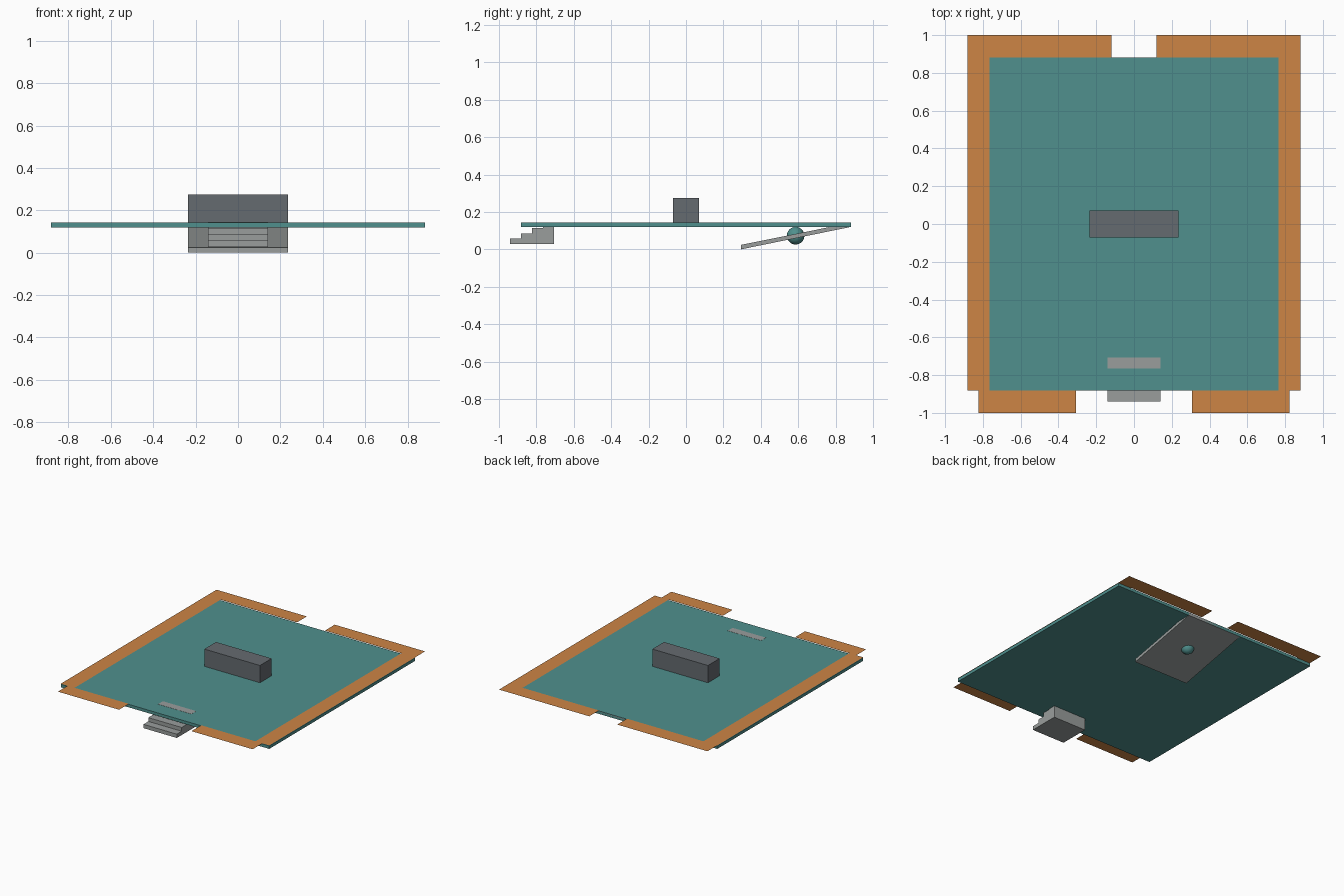
import bpy
import bmesh
from mathutils import Matrix

cube = bpy.data.objects.get("Cube")
if cube:
    bpy.data.objects.remove(cube, do_unlink=True)


def material(name, rgb):
    m = bpy.data.materials.new(name)
    m.use_nodes = True
    m.diffuse_color = (*rgb, 1)
    m.node_tree.nodes["Principled BSDF"].inputs["Base Color"].default_value = (*rgb, 1)
    return m


TEAL = material("teal", (0.08, 0.28, 0.27))
ORANGE = material("orange", (0.61, 0.235, 0.06))
DARK = material("dark grey", (0.13, 0.145, 0.16))
GREY = material("light grey", (0.32, 0.34, 0.335))


def finish(name, bm, mat):
    mesh = bpy.data.meshes.new(name)
    bm.to_mesh(mesh)
    bm.free()
    mesh.materials.append(mat)
    ob = bpy.data.objects.new(name, mesh)
    bpy.context.collection.objects.link(ob)
    return ob


def box(name, size, centre, mat):
    bm = bmesh.new()
    bmesh.ops.create_cube(bm, size=1, matrix=Matrix.Translation(centre) @ Matrix.Diagonal((*size, 1)))
    return finish(name, bm, mat)


def extrude_x(name, profile, half_width, mat):
    """Extrude a (y, z) profile across the width."""
    bm = bmesh.new()
    face = bm.faces.new([bm.verts.new((-half_width, y, z)) for y, z in profile])
    moved = bmesh.ops.extrude_face_region(bm, geom=[face])["geom"]
    verts = [v for v in moved if isinstance(v, bmesh.types.BMVert)]
    bmesh.ops.translate(bm, verts=verts, vec=(2 * half_width, 0, 0))
    bmesh.ops.recalc_face_normals(bm, faces=bm.faces)
    return finish(name, bm, mat)


EDGE = 0.882      # half size of the deck
TOP = 0.143       # deck surface
UNDER = 0.12      # deck underside

# Deck and central block
box("deck", (2 * EDGE, 2 * EDGE, TOP - UNDER), (0, 0, (TOP + UNDER) / 2), TEAL)
box("centre_block", (0.47, 0.141, 0.132), (0, 0, TOP + 0.066), DARK)

# Flat border with gaps at the front and back, mirrored left to right
outline = [(0.118, 1), (EDGE, 1), (EDGE, -EDGE), (0.824, -EDGE), (0.824, -1),
           (0.306, -1), (0.306, -EDGE), (0.765, -EDGE), (0.765, EDGE), (0.118, EDGE)]
bm = bmesh.new()
bm.faces.new([bm.verts.new((x, y, 0.147)) for x, y in reversed(outline)])
bmesh.ops.recalc_face_normals(bm, faces=bm.faces)
for f in bm.faces:
    f.normal_update()
    if f.normal.z < 0:
        f.normal_flip()
border = finish("border", bm, ORANGE)
border.modifiers.new("mirror", 'MIRROR')

# Front staircase: four equal steps, the last level with the deck
base, rise, tread, front = 0.028, 0.029, 0.0588, -0.941
steps = [(front, base)]
for i in range(4):
    z = base + rise * (i + 1)
    steps += [(front + tread * i, z), (front + tread * (i + 1), z)]
steps.append((front + tread * 4, base))
extrude_x("stairs", steps, 0.141, GREY)

# Sloping rear ramp under the deck, with a ball at its middle
extrude_x("ramp", [(0.294, 0), (EDGE, UNDER), (EDGE, TOP - 0.001), (0.294, 0.024)], 0.235, GREY)
bm = bmesh.new()
bmesh.ops.create_uvsphere(bm, u_segments=32, v_segments=16, radius=0.047,
                          matrix=Matrix.Translation((0, 0.586, 0.073)))
for f in bm.faces:
    f.smooth = True
finish("ball", bm, TEAL)
